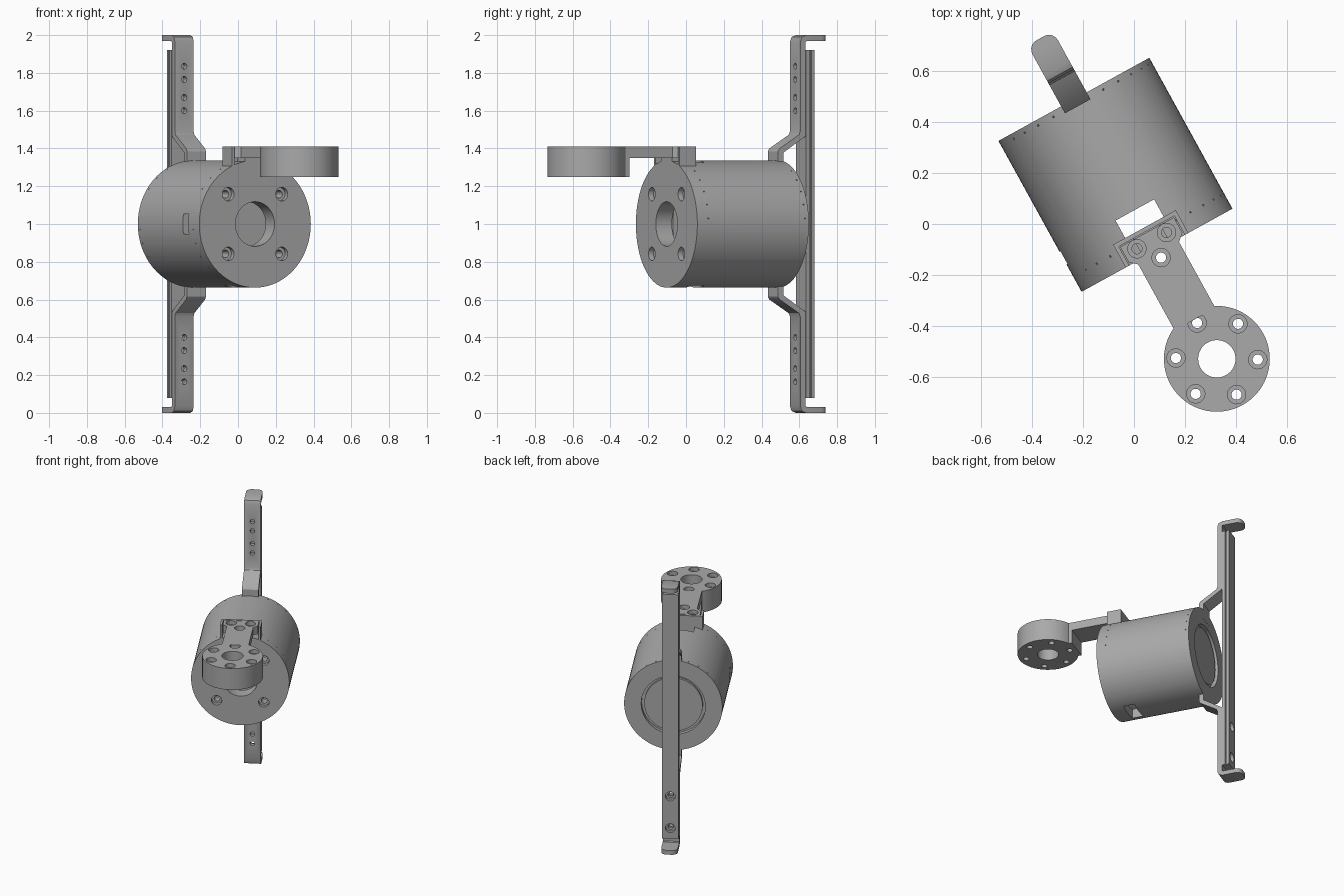
import bpy, bmesh
from math import radians, pi, cos, sin
from mathutils import Matrix, Vector

if "Cube" in bpy.data.objects:
    bpy.data.objects.remove(bpy.data.objects["Cube"])

# The assembly is turned about z; every part is modelled in its own straight frame
FRAME = Matrix.Translation((-0.0725, 0.1925, 0)) @ Matrix.Rotation(radians(28.85), 4, 'Z')
MID = 1.0
X, Y, Z = Vector((1, 0, 0)), Vector((0, 1, 0)), Vector((0, 0, 1))
SIDE = Matrix(((0, 0, 1, 0), (1, 0, 0, 0), (0, 1, 0, 0), (0, 0, 0, 1)))  # profile in yz, depth in x

grey = bpy.data.materials.new("machined_grey")
grey.use_nodes = True
grey.diffuse_color = (0.4, 0.4, 0.4, 1)
grey.node_tree.nodes["Principled BSDF"].inputs["Base Color"].default_value = (0.4, 0.4, 0.4, 1)


def lathe(bm, profile, matrix, steps):
    """Revolve (radius, height) points about z, then place them."""
    part = bmesh.new()
    vs = [part.verts.new((r, 0, h)) for r, h in profile]
    es = [part.edges.new(p) for p in zip(vs, vs[1:])]
    bmesh.ops.spin(part, geom=vs + es, axis=Z, cent=(0, 0, 0), steps=steps,
                   angle=2 * pi, use_merge=True)
    bmesh.ops.remove_doubles(part, verts=part.verts, dist=1e-5)
    merge(bm, part, matrix)


def prism(bm, outline, low, high, matrix=Matrix(), tip=None):
    """Extrude a flat outline; tip rounds the corners at that profile coordinate."""
    part = bmesh.new()
    face = part.faces.new([part.verts.new((a, b, low)) for a, b in outline])
    new = bmesh.ops.extrude_face_region(part, geom=[face])["geom"]
    bmesh.ops.translate(part, vec=(0, 0, high - low),
                        verts=[v for v in new if isinstance(v, bmesh.types.BMVert)])
    if tip is not None:
        corners = [e for e in part.edges if all(abs(v.co.x - tip) < 1e-4 for v in e.verts)
                   and abs(e.verts[0].co.z - e.verts[1].co.z) < 1e-4]
        bmesh.ops.bevel(part, geom=corners, offset=0.04, segments=5, profile=0.5,
                        affect='EDGES')
    merge(bm, part, matrix)


def merge(bm, part, matrix):
    part.transform(matrix)
    bmesh.ops.recalc_face_normals(part, faces=part.faces)
    mesh = bpy.data.meshes.new("piece")
    part.to_mesh(mesh)
    part.free()
    bm.from_mesh(mesh)
    bpy.data.meshes.remove(mesh)


def box(bm, x, y, z):
    prism(bm, [(x[0], y[0]), (x[1], y[0]), (x[1], y[1]), (x[0], y[1])], *z)


def facing(pos, direction):
    turn = direction.to_track_quat('Z', 'Y').to_matrix().to_4x4()
    return Matrix.Translation(pos) @ turn


def bolt_hole(bm, pos, direction, depth, wide=0.036, narrow=0.02, sink=0.03):
    """Counterbored hole cutter entering a surface from outside."""
    lathe(bm, [(0, -depth), (narrow, -depth), (narrow, -sink), (wide, -sink),
               (wide, 0.02), (0, 0.02)], facing(pos, direction), 20)


def plain_hole(bm, pos, direction, depth, radius, steps=16):
    lathe(bm, [(0, -depth), (radius, -depth), (radius, 0.02), (0, 0.02)],
          facing(pos, direction), steps)


def make(name, bm, cuts=None):
    def add(label, source):
        mesh = bpy.data.meshes.new(label)
        source.to_mesh(mesh)
        source.free()
        ob = bpy.data.objects.new(label, mesh)
        bpy.context.collection.objects.link(ob)
        ob.matrix_world = FRAME
        return ob
    ob = add(name, bm)
    ob.data.materials.append(grey)
    bpy.ops.object.select_all(action='DESELECT')
    bpy.context.view_layer.objects.active = ob
    ob.select_set(True)
    if cuts:
        cutter = add(name + "_cutter", cuts)
        cutter.hide_render = True
        mod = ob.modifiers.new("holes", 'BOOLEAN')
        mod.operation, mod.solver, mod.object = 'DIFFERENCE', 'EXACT', cutter
        bpy.context.view_layer.update()
        bpy.ops.object.modifier_apply(modifier=mod.name)
        bpy.data.objects.remove(cutter)
    bpy.ops.object.shade_smooth_by_angle(angle=radians(30))


def ring(count, radius, start=0):
    for i in range(count):
        a = radians(start) + 2 * pi * i / count
        yield radius * cos(a), radius * sin(a)


# Housing: hollow drum with front bore and a grooved rear cap
R, L = 0.337, 0.337
body, cuts = bmesh.new(), bmesh.new()
lathe(body, [(0, 0.325), (0.2, 0.325), (0.2, 0.305), (0.22, 0.305), (0.22, L), (R, L),
             (R, -L), (0.118, -L), (0.118, -0.24), (0.27, -0.24), (0.27, -0.15), (0, -0.15)],
      facing((0, 0, MID), Y), 96)
for sx in (-1, 1):
    for sz in (-1, 1):
        bolt_hole(cuts, (sx * 0.162, -L, MID + sz * 0.158), -Y, 0.12)
for x, z in ring(6, 0.295, 30):
    bolt_hole(cuts, (x, L, MID + z), Y, 0.06, 0.022, 0.012, 0.02)
for x, z in ring(6, 0.16):
    plain_hole(cuts, (x, 0.325, MID + z), Y, 0.04, 0.018)
for y in (-0.27, 0.315):
    for x, z in ring(28, R, 5):
        plain_hole(cuts, (x, y, MID + z), Vector((x, 0, z)), 0.01, 0.004, 6)
for s in (-1, 1):
    reach = sorted((MID + s * 0.2, MID + s * 0.4))
    box(cuts, (-0.086, 0.086), (-0.235, -0.157), reach)
box(cuts, (-0.4, -0.2), (-0.215, -0.157), (MID - 0.052, MID + 0.052))
make("housing", body, cuts)

# Seat on top of the housing: rim around the arm root, and a pedestal under it
TOP = 1.41
seat = bmesh.new()
prism(seat, [(-0.14, -0.337), (-0.14, -0.235), (0.14, -0.235), (0.14, -0.337),
             (0.124, -0.337), (0.124, -0.252), (-0.124, -0.252), (-0.124, -0.337)], 1.27, TOP)
box(seat, (-0.06, 0.06), (-0.337, -0.251), (1.27, 1.352))
make("arm_seat", seat)

# Arm plate with three bolt holes
arm, cuts = bmesh.new(), bmesh.new()
half = [(0.12, -0.256), (0.12, -0.325), (0.091, -0.35), (0.091, -0.645)]
prism(arm, half + [(-x, y) for x, y in reversed(half)], 1.35, TOP)
for x, y in ((-0.066, -0.294), (0.066, -0.294), (0, -0.37)):
    bolt_hole(cuts, (x, y, TOP), Z, 0.1)
make("arm", arm, cuts)

# Deep neck that joins the arm to the hub
neck = bmesh.new()
box(neck, (-0.091, 0.091), (-0.645, -0.612), (1.25, 1.38))
make("arm_neck", neck)

# Hub: thick ring with six bolt holes
hub, cuts = bmesh.new(), bmesh.new()
HUB_Y = -0.822
lathe(hub, [(0.073, 1.25), (0.207, 1.25), (0.207, TOP), (0.073, TOP), (0.073, 1.25)],
      Matrix.Translation((0, HUB_Y, 0)), 72)
for x, y in ring(6, 0.16, 30):
    bolt_hole(cuts, (x, HUB_Y + y, TOP), Z, 0.2)
make("hub_ring", hub, cuts)

# Rear brackets: bent strips, the lower one mirrored from the upper
W = 0.057
strip = [(0.306, 1.26), (0.306, 1.385), (0.315, 1.4), (0.432, 1.472), (0.44, 1.49),
         (0.44, 1.965), (0.45, 1.99), (0.475, 2.0), (0.61, 2.0), (0.61, 1.968),
         (0.478, 1.968), (0.472, 1.962), (0.472, 1.465), (0.338, 1.378), (0.338, 1.26)]
for name, s in (("upper_bracket", 1), ("lower_bracket", -1)):
    bracket, cuts = bmesh.new(), bmesh.new()
    flip = Matrix.Translation((0, 0, MID)) @ Matrix.Diagonal((1, 1, s, 1)) \
        @ Matrix.Translation((0, 0, -MID))
    prism(bracket, strip, -W, W, flip @ SIDE, tip=0.61)
    for z in (0.6, 0.67, 0.765, 0.835):
        plain_hole(cuts, (0, 0.44, MID + s * z), -Y, 0.06, 0.016)
    make(name, bracket, cuts)

# Rail: long bar with grooved sides and a row of counterbored holes
rail, cuts = bmesh.new(), bmesh.new()
edge = [(W, 0.475), (W, 0.497), (W - 0.01, 0.497), (W - 0.01, 0.507), (W, 0.507), (W, 0.525)]
prism(rail, edge + [(-x, y) for x, y in reversed(edge)], 0.08, 1.92)
for i in range(8):
    bolt_hole(cuts, (0, 0.525, 0.16 + 0.24 * i), Y, 0.08, 0.034, 0.02, 0.025)
make("rail", rail, cuts)
